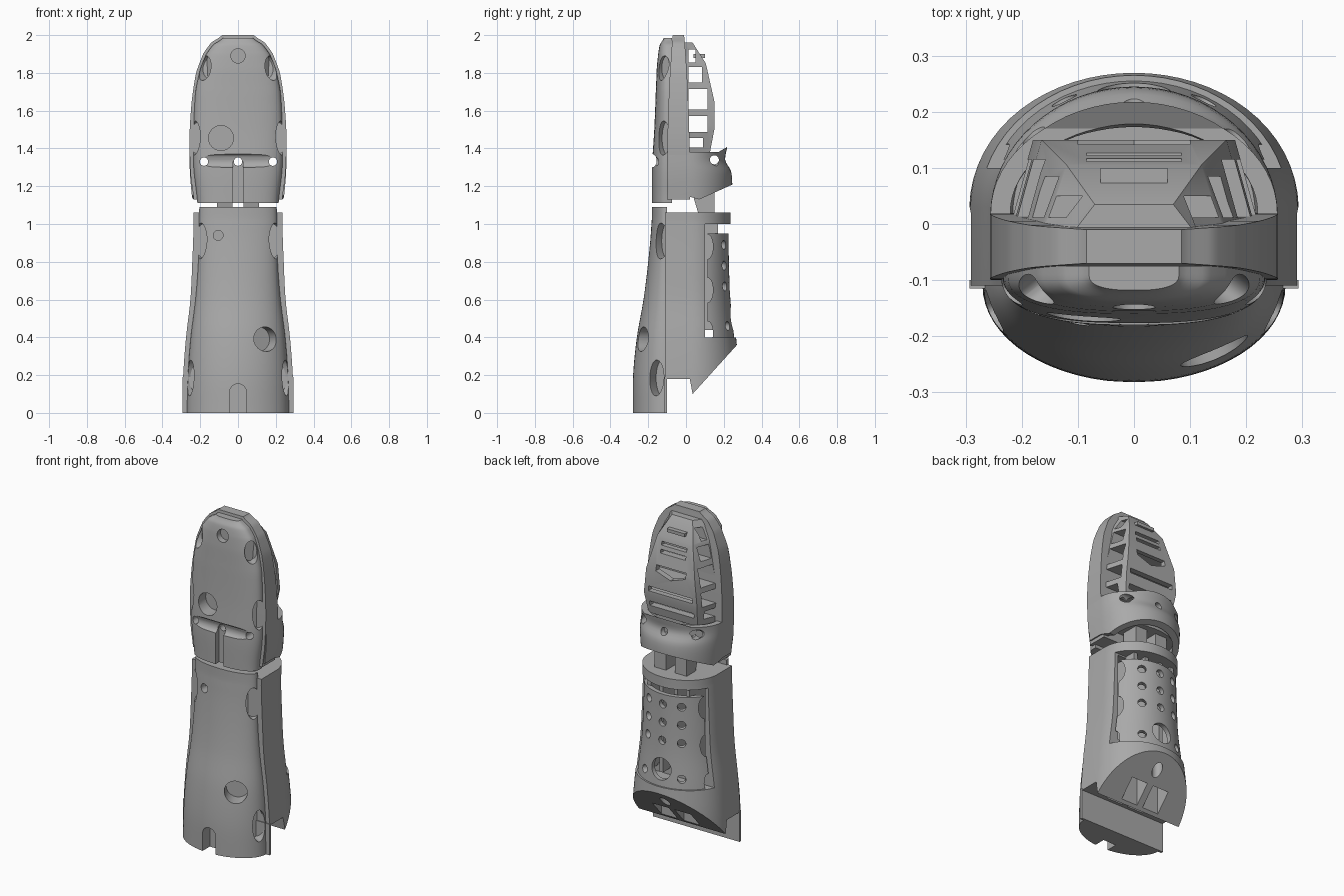
import bpy, bmesh, math
from mathutils import Matrix, Vector

cube = bpy.data.objects.get("Cube")
if cube:
    bpy.data.objects.remove(cube, do_unlink=True)

grey = bpy.data.materials.new("plain grey")
grey.use_nodes = True
grey.diffuse_color = (0.4, 0.4, 0.4, 1)
grey.node_tree.nodes["Principled BSDF"].inputs["Base Color"].default_value = (0.4, 0.4, 0.4, 1)


# ---------- helpers ----------
def make(name, bm):
    bmesh.ops.recalc_face_normals(bm, faces=bm.faces)
    me = bpy.data.meshes.new(name)
    bm.to_mesh(me)
    bm.free()
    ob = bpy.data.objects.new(name, me)
    bpy.context.collection.objects.link(ob)
    me.materials.append(grey)
    return ob


def loft(bm, rings):
    """Skin closed rings of equal length and cap both ends."""
    rows = [[bm.verts.new(p) for p in ring] for ring in rings]
    n = len(rows[0])
    for a, b in zip(rows, rows[1:]):
        for i in range(n):
            j = (i + 1) % n
            bm.faces.new((a[i], a[j], b[j], b[i]))
    bm.faces.new(rows[0])
    bm.faces.new(rows[-1])


def half_ring(z, w, seam, bend, tip, power=2.0, steps=32):
    """Flat at the seam, straight sides to the bend, then a half superellipse to the tip."""
    pts = [(w, seam, z)]
    for i in range(steps + 1):
        a = math.pi * i / steps
        c, s = math.cos(a), math.sin(a)
        x = w * math.copysign(abs(c) ** (2 / power), c)
        pts.append((x, bend + (tip - bend) * abs(s) ** (2 / power), z))
    return pts + [(-w, seam, z)]


def smooth_table(rows, steps=6):
    """Catmull-Rom interpolation between profile rows."""
    out = []
    for i in range(len(rows) - 1):
        p = [Vector(rows[max(0, min(len(rows) - 1, i + k))]) for k in (-1, 0, 1, 2)]
        for s in range(steps):
            t = s / steps
            v = p[1] + 0.5 * t * (p[2] - p[0] + t * (2 * p[0] - 5 * p[1] + 4 * p[2] - p[3]
                                  + t * (3 * (p[1] - p[2]) + p[3] - p[0])))
            v[0] = p[1][0] + t * (p[2][0] - p[1][0])
            out.append(v)
    return out + [Vector(rows[-1])]


def box(bm, x, y, z):
    m = Matrix.Translation([sum(r) / 2 for r in (x, y, z)]) @ Matrix.Diagonal(
        (x[1] - x[0], y[1] - y[0], z[1] - z[0], 1))
    bmesh.ops.create_cube(bm, size=1, matrix=m)


def drill(bm, loc, direction, rx, rz=None, depth=0.12):
    rot = Vector(direction).to_track_quat('Z', 'Y').to_matrix().to_4x4()
    m = Matrix.Translation(loc) @ rot @ Matrix.Diagonal((rx, rz or rx, depth, 1))
    bmesh.ops.create_cone(bm, cap_ends=True, segments=32, radius1=1, radius2=1, depth=1, matrix=m)


def prism(bm, yz, w=0.5):
    loft(bm, [[(x, y, z) for y, z in yz] for x in (-w, w)])


def cut(ob, bm):
    cutter = make("cutter", bm)
    cutter.hide_render = True
    mod = ob.modifiers.new("cut", 'BOOLEAN')
    mod.object, mod.operation, mod.solver, mod.use_self = cutter, 'DIFFERENCE', 'EXACT', True
    bpy.context.view_layer.objects.active = ob
    bpy.ops.object.modifier_apply(modifier=mod.name)
    bpy.data.objects.remove(cutter, do_unlink=True)


def pin_holes(bm):
    for x in (-0.18, 0, 0.185):
        drill(bm, (x, 0, 1.33), (0, 1, 0), 0.022, depth=1)


# ---------- lower front shell ----------
bm = bmesh.new()
loft(bm, [half_ring(z, w, -0.1, -0.11, tip) for z, w, tip in smooth_table([
    (0, .27, -.282), (.2, .265, -.28), (.4, .25, -.26), (.6, .225, -.225),
    (.8, .21, -.2), (1.0, .207, -.183), (1.09, .205, -.18)])])
lower_front = make("lower_front_shell", bm)
bm = bmesh.new()
drill(bm, (0.145, -.23, .39), (.5, -1, 0), .065, depth=.16)
drill(bm, (-.105, -.17, .94), (0, 1, 0), .026)
drill(bm, (0, -.27, .11), (0, 1, 0), .044)
box(bm, (-.044, .044), (-.33, -.21), (-.1, .11))
for s in (-1, 1):
    drill(bm, (s * .2, -.135, .91), (s, -.8, 0), .04, .095)
    drill(bm, (s * .25, -.155, .185), (s, -.6, 0), .04, .095)
cut(lower_front, bm)

# ---------- seam flange under the rear shell ----------
bm = bmesh.new()
box(bm, (-.293, .293), (-.115, -.1), (0, .19))
make("seam_flange", bm)

# ---------- lower rear shell ----------
rear = smooth_table([(0, .295, .285), (.2, .29, .285), (.4, .275, .265), (.6, .252, .245),
                     (.8, .242, .237), (1.0, .235, .235), (1.06, .235, .235)])
bm = bmesh.new()
loft(bm, [half_ring(z, w, -.11, .03, tip) for z, w, tip in rear])
lower_rear = make("lower_rear_shell", bm)
bm = bmesh.new()
prism(bm, [(-.3, -.1), (-.3, .18), (.02, .18), (.035, .1), (.27, .36), (.45, .56), (.45, -.1)])
cut(lower_rear, bm)
# window and cavity, then pockets in the slanted base
bm = bmesh.new()
box(bm, (-.5, .5), (.1, .4), (.4, 1.0))
cut(lower_rear, bm)
bm = bmesh.new()
box(bm, (-.2, .2), (0, .15), (.45, .99))
for x in (-.13, .02):
    box(bm, (x, x + .11), (-.08, .01), (0, .38))
    box(bm, (x, x + .11), (.05, .14), (0, .36))
drill(bm, (0, .2, .3), (0, 0, 1), .03, depth=.16)
cut(lower_rear, bm)

# ---------- perforated rear panel ----------
bm = bmesh.new()
loft(bm, [half_ring(z, w - .012, 0, .03, tip - .01) for z, w, tip in rear if .35 < z < .98])
panel = make("perforated_panel", bm)
bm = bmesh.new()
loft(bm, [half_ring(z, w - .04, -.1, .03, tip - .038) for z, w, tip in rear])
cut(panel, bm)
bm = bmesh.new()
box(bm, (-.5, .5), (-.3, .115), (0, 1.2))
for z in (.88, .65, .42):
    drill(bm, (0, .115, z), (1, 0, 0), .028, .065, depth=1)
for z in (.89, .78, .67, .46):
    for x in (-.11, 0, .11):
        if x or z > .5:
            drill(bm, (x, .2, z), (x, .15, 0), .024, depth=.2)
drill(bm, (0, .22, .5), (0, 1, 0), .065, depth=.2)
box(bm, (-.5, .5), (0, .5), (.95, 1.2))
cut(panel, bm)

# ---------- inner ribs behind the panel ----------
bm = bmesh.new()
for x in (-.13, -.05, .05, .13):
    box(bm, (x - .012, x + .012), (-.01, .17), (.44, 1.01))
make("inner_ribs", bm)

# ---------- hinge posts ----------
bm = bmesh.new()
for x0 in (-.11, .03):
    loft(bm, [[(x, y, z) for y, z in ((.04, 1.14), (.07, 1.04), (.15, 1.04), (.15, 1.2), (.04, 1.2))]
              for x in (x0, x0 + .08)])
make("hinge_posts", bm)

# ---------- upper front shell ----------
bm = bmesh.new()
loft(bm, [half_ring(z, w, -.075, -.09, tip, 2.6) for z, w, tip in smooth_table([
    (1.11, .215, -.18), (1.3, .235, -.18), (1.5, .235, -.168), (1.7, .225, -.16),
    (1.82, .2, -.155), (1.9, .168, -.148), (1.95, .13, -.138), (1.985, .08, -.118)])])
upper_front = make("upper_front_shell", bm)
bm = bmesh.new()
pin_holes(bm)
drill(bm, (0, -.18, 1.335), (1, 0, 0), .025, .035, depth=.4)
box(bm, (-.026, .026), (-.25, -.145), (1.0, 1.33))
drill(bm, (-.09, -.15, 1.455), (0, 1, 0), .066)
drill(bm, (0, -.16, 1.89), (0, 1, 0), .038, depth=.09)
for s in (-1, 1):
    drill(bm, (s * .18, -.125, 1.825), (s, -.8, 0), .036, .065, depth=.08)
    drill(bm, (s * .228, -.12, 1.455), (s, -.7, 0), .036, .09, depth=.08)
cut(upper_front, bm)

# ---------- arched middle rim ----------
bm = bmesh.new()
loft(bm, [[(-w, -.08 - d, z), (w, -.08 - d, z), (w, .0 + d, z), (-w, .0 + d, z)]
          for z, w, d in smooth_table([
              (1.13, .235, .02), (1.25, .25, .02), (1.45, .257, .018), (1.65, .245, .012),
              (1.8, .222, .005), (1.9, .185, -.002), (1.96, .142, -.006), (2.0, .085, -.01)])])
rim = make("middle_rim", bm)
bm = bmesh.new()
pin_holes(bm)
drill(bm, (-.09, -.1, 1.455), (0, 1, 0), .066, depth=.1)
cut(rim, bm)

# ---------- rear band ----------
band_rows = smooth_table([(1.1, .24, .24), (1.21, .25, .245), (1.28, .255, .238),
                          (1.34, .256, .208), (1.41, .255, .218)], 4)
bm = bmesh.new()
loft(bm, [half_ring(z, w, -.09, .02, tip) for z, w, tip in band_rows])
band = make("rear_band", bm)
bm = bmesh.new()
loft(bm, [half_ring(z, w - .035, .01, .02, tip - .035) for z, w, tip in
          [(1.0, .24, .24)] + [tuple(r) for r in band_rows] + [(1.6, .255, .218)]])
cut(band, bm)
bm = bmesh.new()
prism(bm, [(-.3, 1.0), (-.3, 1.15), (0, 1.15), (.07, 1.13), (.27, 1.22), (.4, 1.3), (.4, 1.0)])
prism(bm, [(-.3, 1.38), (.17, 1.38), (.23, 1.415), (.3, 1.5), (-.3, 1.5)])
pin_holes(bm)
drill(bm, (0, .15, 1.34), (1, 0, 0), .024, depth=1)
cut(band, bm)

# ---------- floor inside the band ----------
bm = bmesh.new()
loft(bm, [half_ring(z, .23, 0, .02, .19) for z in (1.19, 1.22)])
make("band_floor", bm)

# ---------- slotted rear cage ----------
bm = bmesh.new()
loft(bm, [[(-a, -.03, z), (a, -.03, z), (b, y, z), (-b, y, z)] for z, a, b, y in (
    (1.37, .23, .165, .125), (1.5, .23, .18, .15), (1.65, .215, .165, .15),
    (1.85, .17, .12, .105), (1.96, .12, .07, .035))])
cage = make("slotted_cage", bm)
bm = bmesh.new()
for z, h, depth in ((1.43, .05, .09), (1.53, .085, .115), (1.66, .11, .115), (1.79, .08, .085), (1.89, .07, .05)):
    box(bm, (-.5, .5), (.012, depth), (z - h / 2, z + h / 2))
for z, w, h in ((1.435, .15, .03), (1.53, .15, .03), (1.765, .085, .022), (1.81, .085, .022)):
    box(bm, (-w, w), (.07, .3), (z - h / 2, z + h / 2))
# arrow-shaped opening
loft(bm, [[(x, y, z) for x, z in ((-.1, 1.685), (-.1, 1.65), (0, 1.615), (.1, 1.65), (.1, 1.685))]
          for y in (.07, .3)])
cut(cage, bm)

# ---------- small tip peg ----------
bm = bmesh.new()
box(bm, (-.06, .06), (.04, .1), (1.88, 1.9))
make("tip_peg", bm)

# ---------- shading ----------
bpy.ops.object.select_all(action='DESELECT')
for ob in bpy.context.scene.objects:
    if ob.type == 'MESH':
        ob.select_set(True)
        bpy.context.view_layer.objects.active = ob
bpy.ops.object.shade_smooth_by_angle(angle=math.radians(30))
